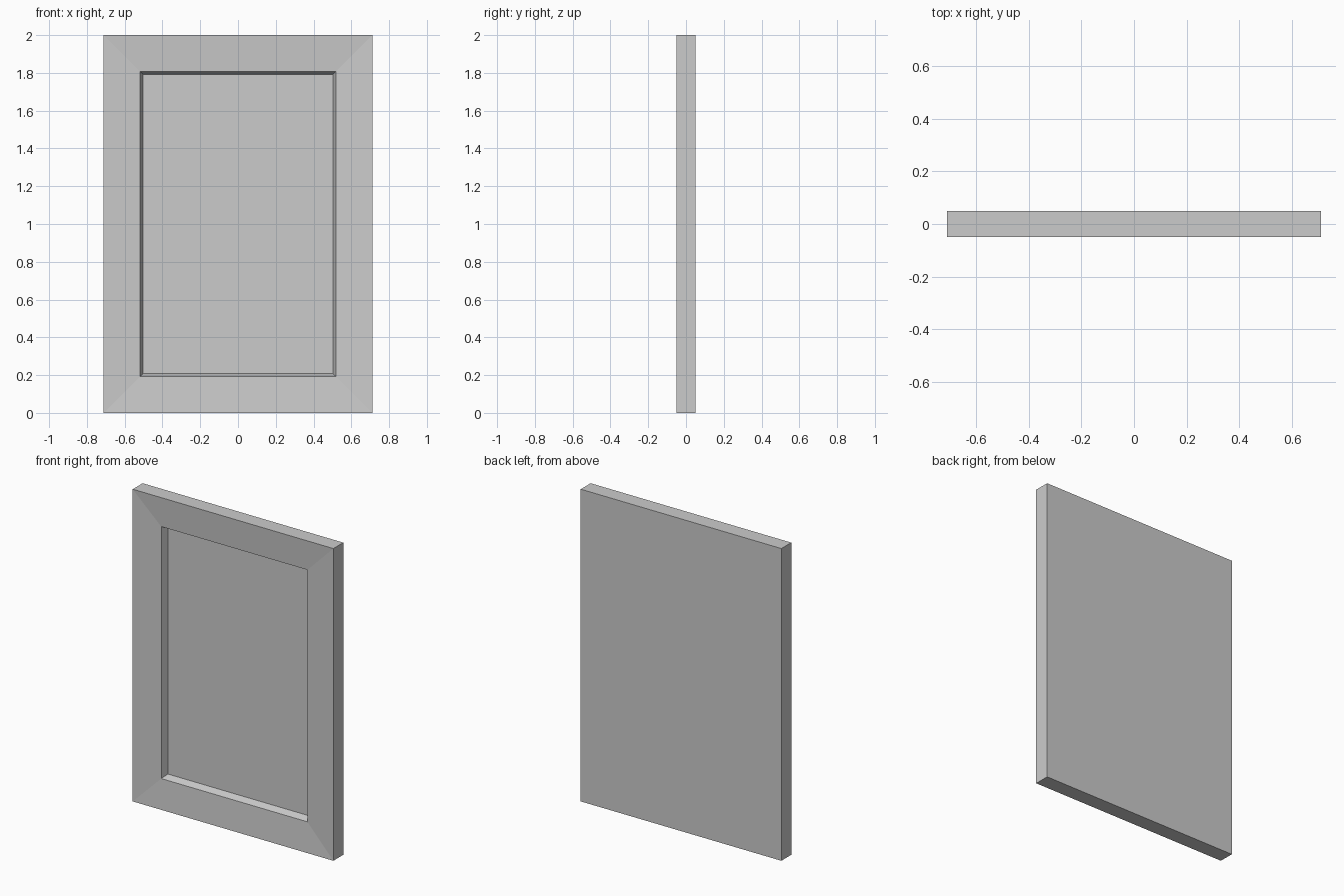
import bpy, bmesh

if "Cube" in bpy.data.objects:
    bpy.data.objects.remove(bpy.data.objects["Cube"])

HALF_W, HEIGHT, HALF_D = 0.711, 2.0, 0.05

# Profile of the panel from back to front centre: (inset from outer edge, y)
PROFILE = [
    (0.0, HALF_D),        # back edge
    (0.0, -HALF_D),       # front outer edge
    (0.193, -0.037),      # moulding slopes gently inward
    (0.209, 0.008),       # bevelled step down to the recessed field
]


def ring(bm, inset, y):
    x, z0, z1 = HALF_W - inset, inset, HEIGHT - inset
    return [bm.verts.new(c) for c in
            ((-x, y, z0), (x, y, z0), (x, y, z1), (-x, y, z1))]


# Framed panel: rectangular rings bridged into one closed solid
bm = bmesh.new()
rings = [ring(bm, inset, y) for inset, y in PROFILE]
for a, b in zip(rings, rings[1:]):
    for i in range(4):
        j = (i + 1) % 4
        bm.faces.new((a[i], a[j], b[j], b[i]))
bm.faces.new(rings[0])    # flat back
bm.faces.new(rings[-1])   # recessed field
bmesh.ops.recalc_face_normals(bm, faces=bm.faces)

mesh = bpy.data.meshes.new("framed_panel")
bm.to_mesh(mesh)
bm.free()
bpy.context.collection.objects.link(bpy.data.objects.new("framed_panel", mesh))
